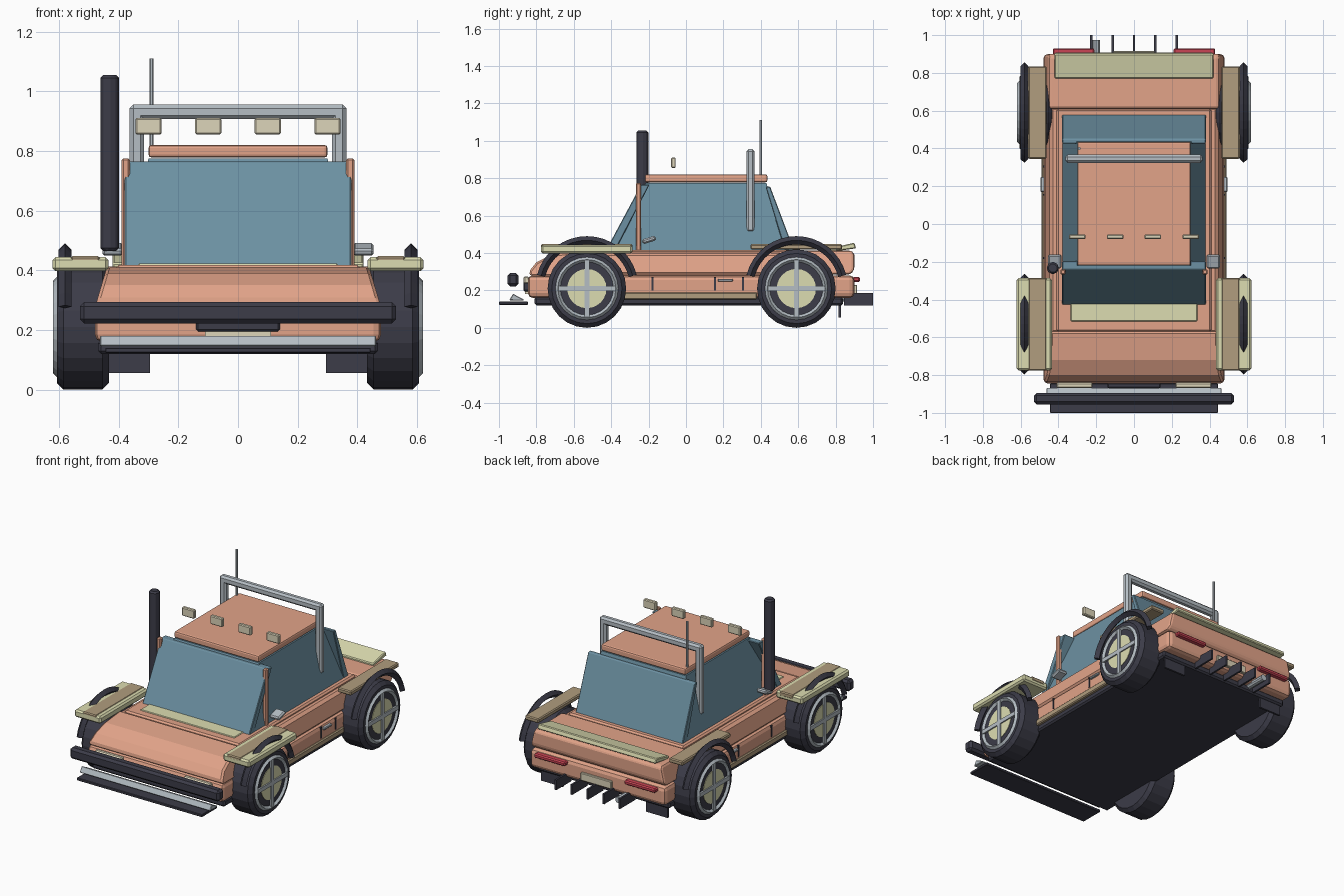
import bpy, bmesh, math
from mathutils import Vector, Matrix

if "Cube" in bpy.data.objects:
    bpy.data.objects.remove(bpy.data.objects["Cube"])

COL = dict(orange=(.76, .37, .25), cream=(.72, .72, .44), tan=(.44, .34, .21),
           lamp=(.72, .66, .49), glass=(.15, .28, .36), dark=(.045, .045, .065),
           steel=(.46, .51, .55), red=(.6, .06, .09))
MATS = {}
for n, c in COL.items():
    MATS[n] = bpy.data.materials.new(n)
    MATS[n].diffuse_color = (*c, 1)


def finish(name, mat, bm, bevel=0, segs=1):
    bmesh.ops.recalc_face_normals(bm, faces=bm.faces[:])
    me = bpy.data.meshes.new(name)
    bm.to_mesh(me)
    bm.free()
    ob = bpy.data.objects.new(name, me)
    bpy.context.collection.objects.link(ob)
    me.materials.append(MATS[mat])
    if bevel:
        m = ob.modifiers.new("bevel", 'BEVEL')
        m.width, m.segments, m.limit_method = bevel, segs, 'ANGLE'
    return ob


def box(name, mat, x, y, z, bevel=0, tilt=0, segs=1):
    """Box from (min, max) ranges, tilted about its own x axis."""
    bm = bmesh.new()
    c = Vector([(a + b) / 2 for a, b in (x, y, z)])
    size = [abs(b - a) for a, b in (x, y, z)]
    bmesh.ops.create_cube(bm, size=1, matrix=Matrix.Translation(c)
                          @ Matrix.Rotation(tilt, 4, 'X') @ Matrix.Diagonal((*size, 1)))
    return finish(name, mat, bm, bevel, segs)


def pair(name, mat, x, y, z, bevel=0, tilt=0):
    for side, s in (("right", 1), ("left", -1)):
        box(f"{name}_{side}", mat, (x[0] * s, x[1] * s), y, z, bevel, tilt)


def prism(name, mat, pts, w0, w1, bevel=0, segs=1):
    """Side profile (y, z) spread across x; half width goes w0 (bottom) to w1 (top)."""
    bm = bmesh.new()
    lo, hi = min(p[1] for p in pts), max(p[1] for p in pts)
    rows = []
    for s in (-1, 1):
        rows.append([bm.verts.new((s * (w0 + (w1 - w0) * (z - lo) / (hi - lo)), y, z)) for y, z in pts])
        bm.faces.new(rows[-1])
    for i in range(len(pts)):
        j = (i + 1) % len(pts)
        bm.faces.new((rows[0][i], rows[0][j], rows[1][j], rows[1][i]))
    return finish(name, mat, bm, bevel, segs)


def cyl(name, mat, c, r, depth, axis='Z', n=12, bevel=0):
    rot = {'X': Matrix.Rotation(math.pi / 2, 4, 'Y'), 'Y': Matrix.Rotation(math.pi / 2, 4, 'X'),
           'Z': Matrix.Rotation(math.pi / n, 4, 'Z')}[axis]
    bm = bmesh.new()
    bmesh.ops.create_cone(bm, cap_ends=True, segments=n, radius1=r, radius2=r, depth=depth,
                          matrix=Matrix.Translation(c) @ rot)
    return finish(name, mat, bm, bevel)


def arc(name, mat, c, r, w, t, a0, a1, steps):
    """Diamond section (half width w, half thickness t) swept about the x axis."""
    bm = bmesh.new()
    full = a1 - a0 > 6.2
    rings = []
    for i in range(steps if full else steps + 1):
        a = a0 + (a1 - a0) * i / steps
        rings.append([bm.verts.new((c[0] + dx, c[1] + (r + dr) * math.cos(a), c[2] + (r + dr) * math.sin(a)))
                      for dx, dr in ((w, 0), (0, t), (-w, 0), (0, -t))])
    for i in range(steps):
        p, q = rings[i], rings[(i + 1) % len(rings)]
        for k in range(4):
            bm.faces.new((p[k], p[(k + 1) % 4], q[(k + 1) % 4], q[k]))
    if not full:
        bm.faces.new(rings[0])
        bm.faces.new(rings[-1])
    return finish(name, mat, bm)


# Body shell
box("chassis_floor", 'dark', (-.47, .47), (-.81, .84), (.12, .165), .01)
box("lower_body", 'orange', (-.48, .48), (-.845, .9), (.16, .28), .025, segs=2)
prism("hood", 'orange', [(-.83, .275), (-.84, .3), (-.80, .35), (-.72, .39), (-.57, .41), (-.57, .275)],
      .48, .44, .01)
prism("mid_body", 'orange', [(-.58, .28), (-.58, .40), (.62, .40), (.62, .28)], .475, .445, .015)
box("cabin_deck", 'orange', (-.41, .41), (-.57, .61), (.38, .417), .01)
prism("rear_deck", 'orange', [(.61, .285), (.61, .412), (.89, .412), (.90, .39), (.90, .31), (.88, .285)],
      .48, .45, .015, 2)
box("cowl", 'cream', (-.335, .335), (-.515, -.40), (.405, .422), .004)
prism("rear_spoiler", 'cream', [(.77, .405), (.77, .425), (.90, .455), (.91, .425)], .42, .42, .005)
pair("rocker", 'tan', (.45, .49), (-.36, .38), (.152, .19), .006)
for y in (-.18, .155, .305):
    pair("door_gap", 'dark', (.46, .483), (y - .005, y + .005), (.2, .272))
pair("door_handle", 'steel', (.47, .495), (.17, .25), (.247, .262), .004)

# Cabin
prism("cabin_glass", 'glass', [(-.39, .415), (-.215, .775), (.43, .775), (.53, .415)], .38, .30)
prism("windshield", 'glass', [(-.43, .41), (-.24, .765), (-.195, .765), (-.38, .41)], .38, .38, .004)
prism("rear_window", 'glass', [(.58, .41), (.45, .755), (.425, .755), (.53, .41)], .38, .38, .004)
box("roof", 'orange', (-.3, .3), (-.22, .435), (.778, .82), .01, segs=2)
pair("front_pillar", 'orange', (.362, .39), (-.268, -.24), (.41, .775), .006)
pair("mirror", 'steel', (.385, .455), (-.235, -.16), (.457, .483), .008, .3)

# Roof gear
pair("roll_bar_post", 'steel', (.315, .363), (.323, .367), (.51, .95), .012)
box("roll_bar_top", 'steel', (-.363, .363), (.323, .367), (.907, .955), .012)
for x in (-.3, -.1, .1, .3):
    box("roof_lamp", 'lamp', (x - .044, x + .044), (-.08, -.055), (.855, .91), .005)
cyl("antenna", 'steel', (-.29, .4, .955), .008, .31, n=8)
cyl("exhaust_stack", 'dark', (-.43, -.233, .76), .034, .59, n=8, bevel=.01)

# Front end
box("front_bumper", 'dark', (-.53, .53), (-.955, -.895), (.222, .293), .014)
prism("skid_plate", 'steel', [(-.945, .147), (-.925, .182), (-.865, .15), (-.87, .145)], .463, .463, .004)
box("splitter", 'dark', (-.445, .445), (-1, -.845), (.123, .14), .003)
box("grille", 'dark', (-.14, .14), (-.87, -.84), (.195, .255), .006)
box("front_plate", 'lamp', (-.11, .11), (-.86, -.84), (.18, .196))
pair("headlight", 'lamp', (.22, .41), (-.868, -.84), (.237, .275), .006)

# Rear end
pair("tail_light", 'red', (.21, .43), (.89, .93), (.245, .272), .007)
box("rear_plate", 'lamp', (-.11, .11), (.89, .915), (.18, .23), .004)
pair("mud_flap", 'dark', (.295, .45), (.815, .828), (.055, .14))
for i in range(-2, 3):
    box("diffuser_fin", 'dark', (i * .113 - .006, i * .113 + .006), (.845, 1), (.12, .185))
cyl("tailpipe", 'steel', (-.2, .89, .16), .02, .17, 'Y', 10)

# Wheels, arches and fenders
for yc, end in ((-.53, "front"), (.59, "rear")):
    pair(f"{end}_fender_strip", 'tan', (.463, .56), (yc - .245, yc + .245), (.418, .447), .006)
    for s in (-1, 1):
        cyl(f"{end}_tyre", 'dark', (s * .52, yc, .21), .21, .174, 'X', 24, .022)
        cyl(f"{end}_hub", 'cream', (s * .604, yc, .21), .105, .012, 'X', 24)
        arc(f"{end}_rim", 'steel', (s * .606, yc, .21), .155, .014, .014, 0, math.tau, 24)
        box(f"{end}_spoke", 'steel', (s * .6, s * .618), (yc - .155, yc + .155), (.197, .223))
        box(f"{end}_spoke", 'steel', (s * .6, s * .618), (yc - .013, yc + .013), (.055, .365))
        arc(f"{end}_wheel_arch", 'dark', (s * .58, yc, .215), .253, .022, .022, .25, math.pi - .25, 16)
pair("front_fender", 'cream', (.434, .622), (-.775, -.287), (.397, .444), .01)

for m in bpy.data.materials:
    if m.users and not m.is_grease_pencil:
        m.use_nodes = True
        m.node_tree.nodes["Principled BSDF"].inputs["Base Color"].default_value = m.diffuse_color
